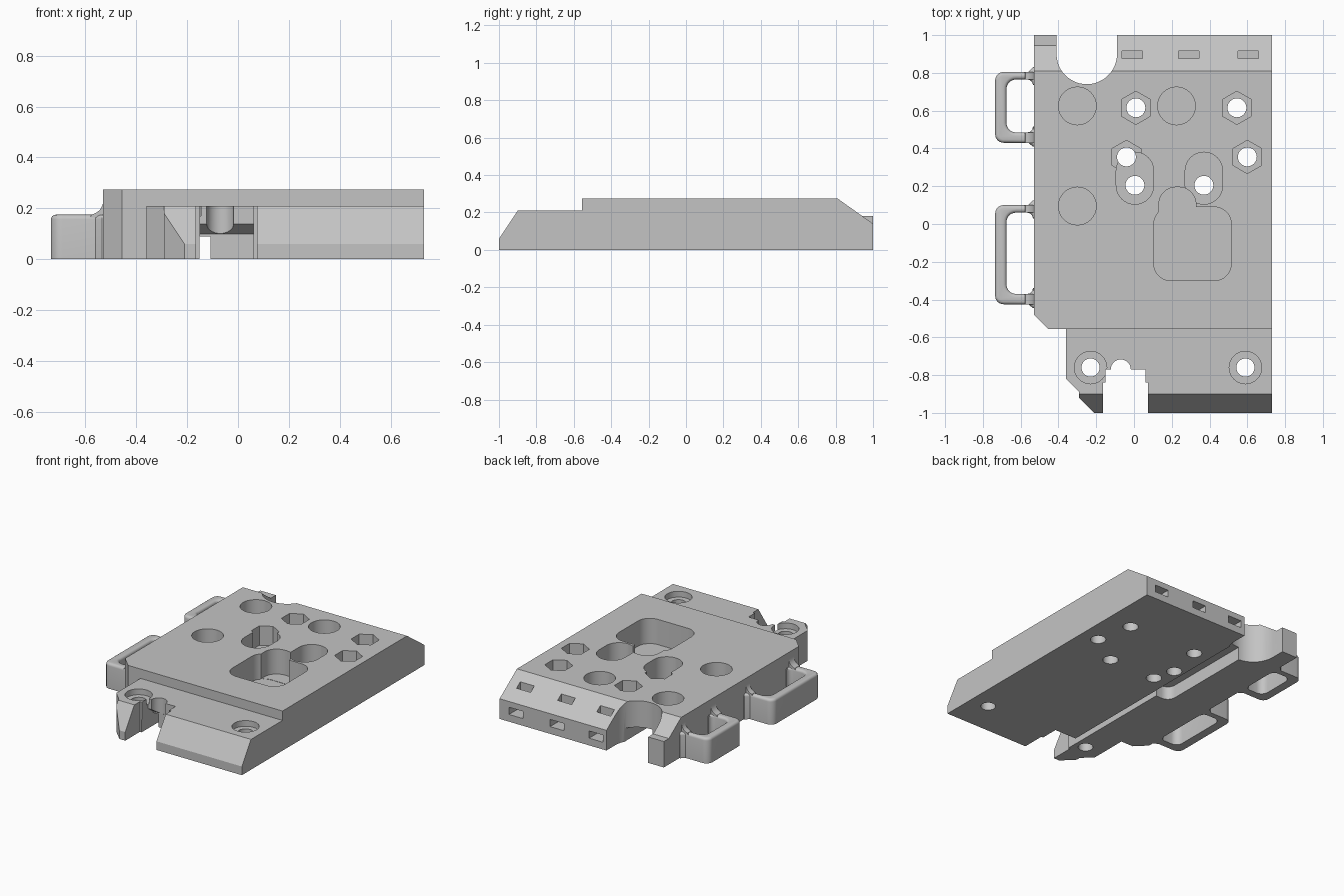
import bpy, bmesh
from math import sin, cos, radians, hypot

cube = bpy.data.objects.get("Cube")
if cube:
    bpy.data.objects.remove(cube, do_unlink=True)

grey = bpy.data.materials.new("plain_grey")
grey.use_nodes = True
grey.diffuse_color = (0.55, 0.55, 0.55, 1)
grey.node_tree.nodes["Principled BSDF"].inputs["Base Color"].default_value = (0.55, 0.55, 0.55, 1)

TOP, STEP, LEFT, RIGHT = 0.275, 0.21, -0.53, 0.73


def prism(name, pts, lo, hi, axis="z", round_top=0):
    """Extrude a closed outline along an axis, optionally rounding its top rim."""
    place = {"x": lambda a, b, c: (c, a, b), "y": lambda a, b, c: (a, c, b),
             "z": lambda a, b, c: (a, b, c)}[axis]
    bm = bmesh.new()
    face = bm.faces.new([bm.verts.new(place(a, b, lo)) for a, b in pts])
    ext = bmesh.ops.extrude_face_region(bm, geom=[face])
    for v in ext["geom"]:
        if isinstance(v, bmesh.types.BMVert):
            v.co["xyz".index(axis)] = hi
    bmesh.ops.recalc_face_normals(bm, faces=bm.faces)
    if round_top:
        rim = [e for e in bm.edges if all(abs(v.co.z - hi) < 1e-5 for v in e.verts)]
        bmesh.ops.bevel(bm, geom=rim, offset=round_top, segments=4, profile=0.5,
                        affect="EDGES", clamp_overlap=False)
    me = bpy.data.meshes.new(name)
    bm.to_mesh(me)
    bm.free()
    me.materials.append(grey)
    ob = bpy.data.objects.new(name, me)
    bpy.context.collection.objects.link(ob)
    return ob


def rect(x0, x1, y0, y1):
    return [(x0, y0), (x1, y0), (x1, y1), (x0, y1)]


def arc(cx, cy, r, a0, a1, n=8):
    return [(cx + r * cos(radians(a0 + (a1 - a0) * i / n)),
             cy + r * sin(radians(a0 + (a1 - a0) * i / n))) for i in range(n + 1)]


def rounded(x0, x1, y0, y1, r):
    pts = []
    for i, (cx, cy) in enumerate(rect(x0 + r, x1 - r, y0 + r, y1 - r)):
        for p in arc(cx, cy, r, 180 + 90 * i, 270 + 90 * i):
            if all(hypot(p[0] - q[0], p[1] - q[1]) > 1e-4 for q in pts):
                pts.append(p)
    return pts


def circle(x, y, r):
    return rounded(x - r, x + r, y - r, y + r, r)


def smooth(ob):
    ob.data.shade_smooth()
    ob.data.set_sharp_from_angle(angle=radians(30))


# Plate: side profile trimmed by the plan outline
profile = [(-1, 0), (-1, 0.06), (-0.9, STEP), (-0.555, STEP), (-0.555, TOP),
           (0.81, TOP), (1, 0.14), (1, 0)]
plan = [(LEFT, 1.1), (LEFT, -0.48), (-0.455, -0.555), (-0.36, -0.555), (-0.36, -0.82),
        (-0.29, -0.89), (-0.29, -0.92), (-0.2, -1.01), (-0.2, -1.1), (0.8, -1.1), (0.8, 1.1)]
plate = prism("plate", profile, LEFT - 0.05, RIGHT, "x")
cutters = []


def boolean(ob, op="DIFFERENCE"):
    ob.hide_render = True
    mod = plate.modifiers.new(ob.name, "BOOLEAN")
    mod.operation, mod.object, mod.solver = op, ob, "EXACT"
    cutters.append(ob)


def cut(pts, lo, hi=0.4, axis="z"):
    boolean(prism("cutter", pts, lo, hi, axis))


boolean(prism("plan_trim", plan, -0.1, 0.5), "INTERSECT")

# Upright post at the back corner
boolean(prism("back_post", rect(LEFT, -0.4, 0.945, 1), 0, 0.18), "UNION")

# Back notch
cut([(-0.41, 1.2)] + arc(-0.25, 0.9, 0.16, 180, 360, 24) + [(-0.09, 1.2)], -0.1)

# Front notch with a semicircular relief and an undercut
cut([(-0.165, -1.1), (0.075, -1.1), (0.075, -0.84), (0.06, -0.84), (0.06, -0.77),
     (-0.15, -0.77), (-0.15, -0.84), (-0.165, -0.84)], -0.1)
cut(circle(-0.07, -0.77, 0.053), -0.05)
cut([(-0.8, -0.1), (-0.715, -0.1), (-0.715, 0.1), (-0.772, 0.14), (-0.8, 0.14)],
    -0.151, 0.061, "x")

# Cable channel underneath, wider towards the back
cut(rect(-0.152, -0.108, -1.1, 0.85), -0.1, 0.09)
cut(rounded(-0.26, -0.107, 0.04, 0.86, 0.06), -0.1, 0.092)

# Round pockets
for x, y in [(-0.3, 0.625), (0.225, 0.625), (-0.3, 0.095)]:
    cut(circle(x, y, 0.1), 0.12)

# Slotted pockets
for x in (0.005, 0.37):
    cut(rounded(x - 0.099, x + 0.099, 0.105, 0.38, 0.098), 0.11)
    cut(circle(x, 0.205, 0.05), -0.1)

# Large rounded pocket with a raised lobe
cut(rounded(0.105, 0.515, -0.3, 0.09, 0.09), 0.1)
cut(rounded(0.132, 0.328, -0.1, 0.195, 0.09), 0.102)

# Hexagonal nut seats with through holes
for x, y in [(0.01, 0.615), (0.545, 0.615), (-0.04, 0.355), (0.6, 0.355)]:
    cut(arc(x, y, 0.088, 90, 390, 5), 0.14)
    cut(circle(x, y, 0.05), -0.1)

# Counterbored screw holes on the front step
for x in (-0.23, 0.59):
    cut(circle(x, -0.76, 0.086), 0.17)
    cut(circle(x, -0.76, 0.048), -0.1)

# Strap slots running from the back slope to the back face
for x in (-0.01, 0.29, 0.605):
    cut(rect(x - 0.054, x + 0.054, 0.875, 0.916), 0.052)
    cut(rect(x - 0.053, x + 0.053, 0.876, 1.1), 0.05, 0.1)

# Bake the cuts and drop the cutters
bpy.context.view_layer.update()
baked = bpy.data.meshes.new_from_object(plate.evaluated_get(bpy.context.evaluated_depsgraph_get()))
plate.modifiers.clear()
plate.data = baked
plate.data.materials.clear()
plate.data.materials.append(grey)
for ob in cutters:
    bpy.data.objects.remove(ob, do_unlink=True)
smooth(plate)

# Side handles: rounded loops flaring into the plate
OUT, IN, ROOT = -0.735, -0.675, -0.5
for name, y0, y1 in (("back_handle", 0.43, 0.805), ("front_handle", -0.425, 0.1)):
    a, b = y0 + 0.055, y1 - 0.04
    loop = ([(ROOT, y1 + 0.025), (-0.535, y1 + 0.025), (-0.56, y1)]
            + arc(OUT + 0.045, y1 - 0.045, 0.045, 90, 180)
            + arc(OUT + 0.045, y0 + 0.045, 0.045, 180, 270)
            + [(-0.56, y0), (-0.535, y0 - 0.02), (ROOT, y0 - 0.02), (ROOT, a + 0.03), (-0.535, a + 0.03)]
            + arc(-0.565, a + 0.03, 0.03, 0, -90, 4)
            + arc(IN + 0.05, a + 0.05, 0.05, 270, 180)
            + arc(IN + 0.05, b - 0.05, 0.05, 180, 90)
            + arc(-0.565, b - 0.03, 0.03, 90, 0, 4) + [(ROOT, b - 0.03)])
    smooth(prism(name, loop, 0, 0.175, round_top=0.018))
    flare = [(-0.58, 0.165)] + arc(-0.585, 0.23, 0.055, -80, 0, 6) + [(ROOT, 0.23), (ROOT, 0.165)]
    for side, lo, hi in (("lower", y0, a), ("upper", b, y1)):
        smooth(prism(name + "_" + side + "_flare", flare, lo, hi, "y"))
